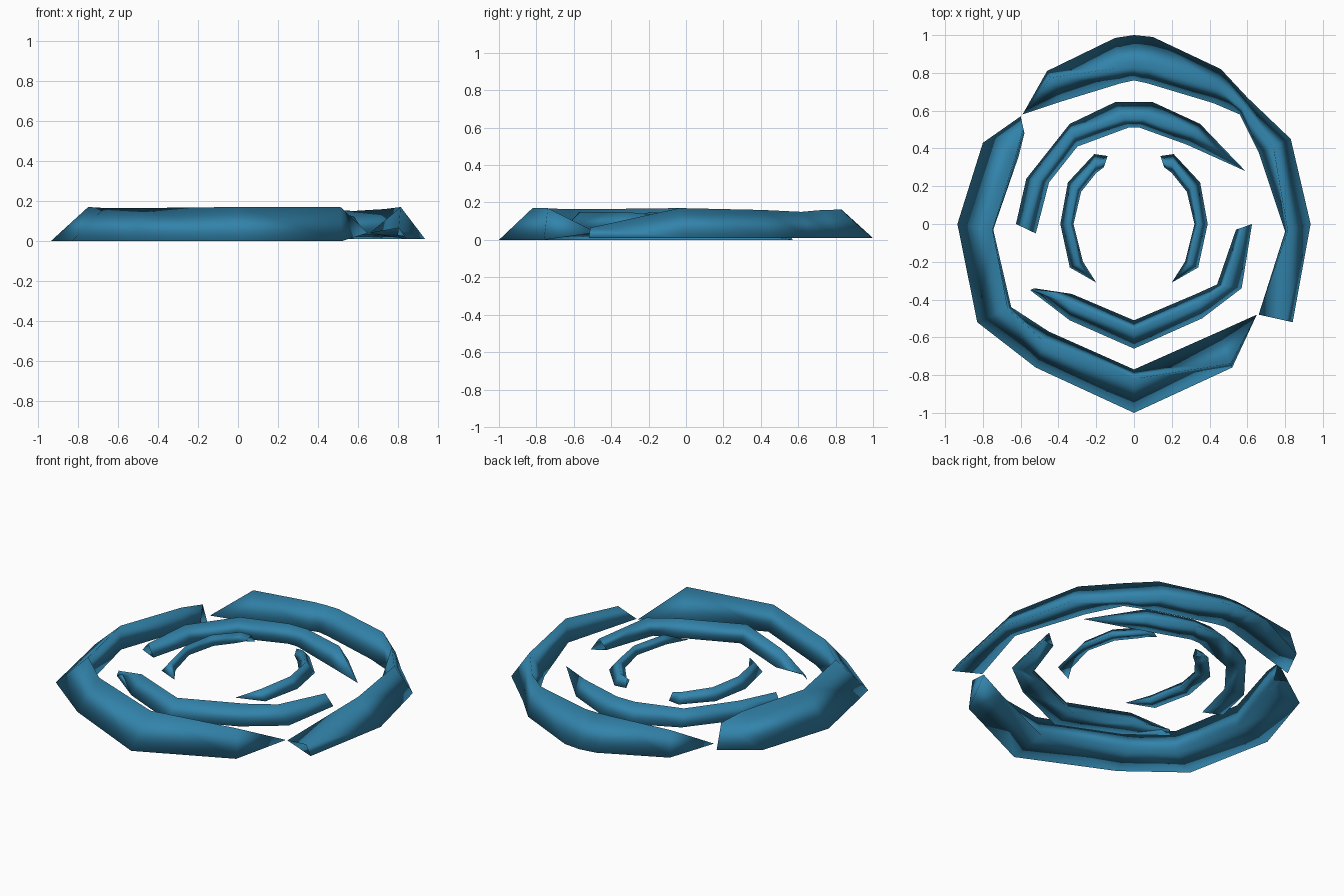
import bpy, bmesh
from mathutils import Vector

blue = bpy.data.materials.new("petal_blue")
blue.diffuse_color = (0.032, 0.23, 0.41, 1)


def petal(name, stations, foot, mirror=False):
    """Loft a smooth triangular section: outer foot, ridge, inner lip.
    Station = outer x, y, inner x, y, ridge position from outer to inner,
    ridge height, inner lip height."""
    bm = bmesh.new()
    rings = []
    for ox, oy, ix, iy, t, h, lip in stations:
        o, i = Vector((ox, oy, foot)), Vector((ix, iy, lip))
        r = o.lerp(i, t)
        r.z = h
        if (o.xy - i.xy).length < 0.001:          # pointed tip
            o.z = h
        rings.append([bm.verts.new(p) for p in (o, r, i)])
    for a, b in zip(rings, rings[1:]):
        for k in range(3):
            n = (k + 1) % 3
            bm.faces.new((a[k], a[n], b[n], b[k]))
    bmesh.ops.remove_doubles(bm, verts=bm.verts, dist=0.0005)
    if mirror:
        for v in bm.verts:
            v.co.x = -v.co.x
    bmesh.ops.recalc_face_normals(bm, faces=bm.faces)
    for f in bm.faces:
        f.smooth = True
    me = bpy.data.meshes.new(name)
    bm.to_mesh(me)
    bm.free()
    me.materials.append(blue)
    ob = bpy.data.objects.new(name, me)
    bpy.context.collection.objects.link(ob)
    return ob


# Outer ring: two long petals that meet at their tips
petal("outer_petal_back", [
    (-.59, .58, -.59, .58, 0, .04, .04),
    (-.46, .81, -.38, .65, .22, .155, .03),
    (-.10, .985, -.07, .745, .66, .162, .03),
    (0, 1.0, 0, .76, .70, .162, .03),
    (.10, .99, .07, .745, .66, .162, .03),
    (.46, .82, .42, .64, .5, .16, .03),
    (.60, .67, .56, .58, .6, .15, .03),
    (.83, .45, .66, .38, .55, .16, .03),
    (.935, 0, .80, -.04, .9, .17, .03),
    (.84, -.52, .66, -.48, .2, .065, .04)], .01)
petal("outer_petal_front", [
    (.65, -.48, .65, -.48, 0, .04, .04),
    (.52, -.76, .45, -.57, .11, .17, .03),
    (0, -1.0, 0, -.77, .78, .17, .03),
    (-.52, -.76, -.45, -.57, .7, .165, .03),
    (-.83, -.52, -.65, -.44, .9, .165, .03),
    (-.935, 0, -.745, -.03, .98, .17, .03),
    (-.80, .43, -.61, .36, .92, .16, .03),
    (-.60, .57, -.58, .48, .7, .135, .04)], 0)

# Middle ring: two petals, slightly raised
petal("middle_petal_back", [
    (-.625, 0, -.52, -.05, .5, .11, .05),
    (-.57, .24, -.45, .22, .5, .14, .05),
    (-.34, .53, -.30, .41, .4, .14, .05),
    (-.10, .645, -.03, .51, .6, .14, .05),
    (.10, .645, .03, .51, .6, .14, .05),
    (.35, .53, .28, .42, .4, .14, .05),
    (.59, .28, .59, .28, 0, .07, .07)], .05)
petal("middle_petal_front", [
    (-.55, -.35, -.53, -.34, .5, .08, .08),
    (-.34, -.51, -.33, -.37, .6, .145, .06),
    (0, -.66, 0, -.51, .6, .15, .06),
    (.36, -.50, .33, -.37, .6, .15, .06),
    (.57, -.34, .44, -.32, .6, .15, .06),
    (.625, 0, .54, -.03, .5, .12, .06)], .05)

# Inner ring: mirrored pair of small petals, raised higher
for side, flip in (("left", False), ("right", True)):
    petal("inner_petal_" + side, [
        (-.14, .36, -.16, .30, .4, .135, .11),
        (-.21, .37, -.20, .27, .5, .145, .10),
        (-.35, .22, -.28, .17, .6, .15, .10),
        (-.39, 0, -.32, 0, .7, .15, .10),
        (-.34, -.23, -.27, -.20, .6, .145, .10),
        (-.20, -.31, -.20, -.31, 0, .105, .105)], .09, flip)
